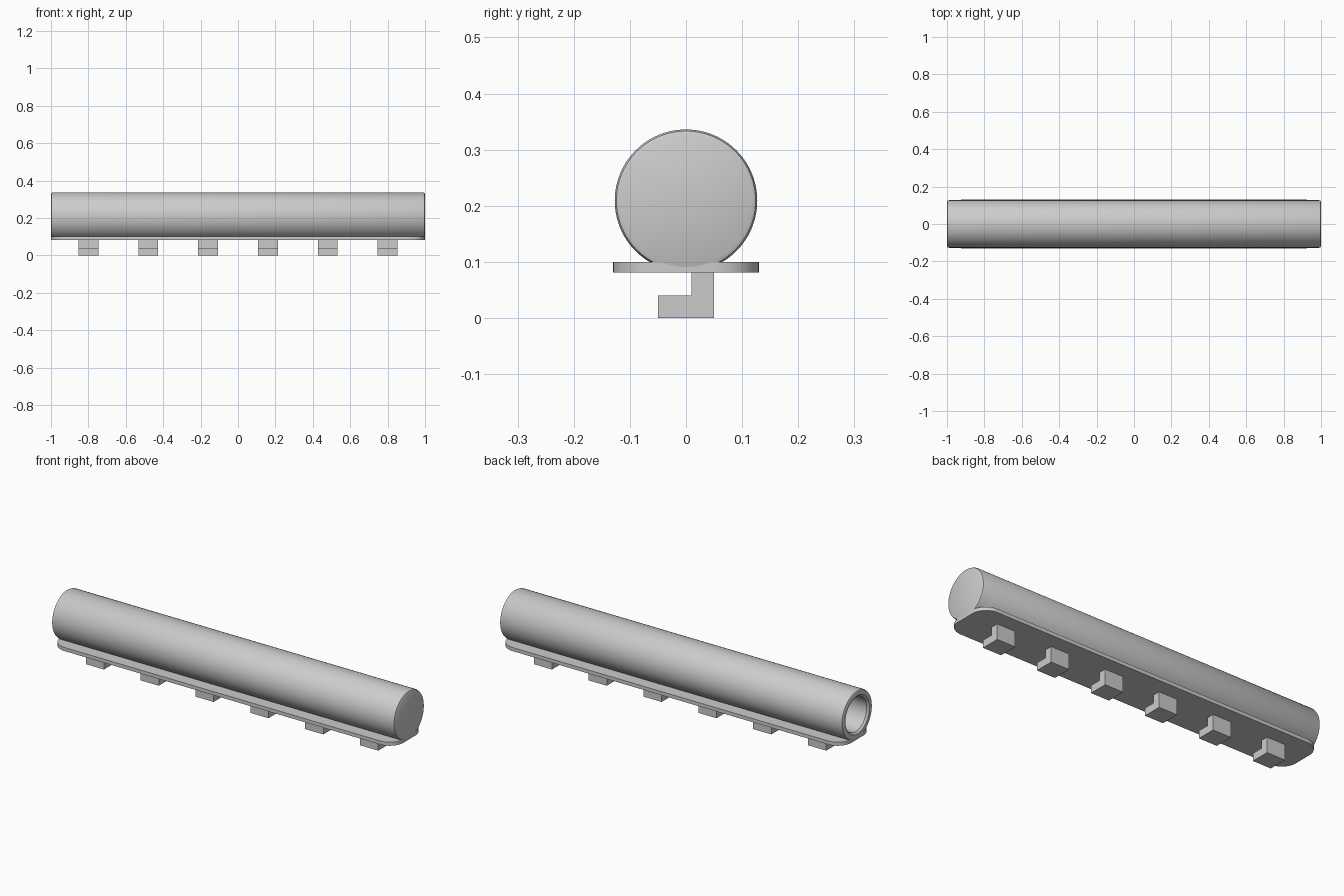
import bpy, bmesh
from math import sin, cos, pi, radians

if "Cube" in bpy.data.objects:
    bpy.data.objects.remove(bpy.data.objects["Cube"])


def finish(name, bm, smooth=True):
    bmesh.ops.recalc_face_normals(bm, faces=bm.faces)
    mesh = bpy.data.meshes.new(name)
    bm.to_mesh(mesh)
    bm.free()
    ob = bpy.data.objects.new(name, mesh)
    bpy.context.collection.objects.link(ob)
    if smooth:
        bpy.ops.object.select_all(action='DESELECT')
        ob.select_set(True)
        bpy.context.view_layer.objects.active = ob
        bpy.ops.object.shade_smooth_by_angle(angle=radians(30))
    return ob


def lathe_x(name, profile, z, sides=96):
    """Revolve (x, radius) points about the x axis, capping both ends."""
    bm = bmesh.new()
    rings = [[bm.verts.new((x, r * cos(2 * pi * i / sides), z + r * sin(2 * pi * i / sides)))
              for i in range(sides)] for x, r in profile]
    for a, b in zip(rings, rings[1:]):
        for i in range(sides):
            j = (i + 1) % sides
            bm.faces.new((a[i], a[j], b[j], b[i]))
    bm.faces.new(rings[0])
    bm.faces.new(rings[-1])
    return finish(name, bm)


def prism(name, points, offset, smooth=True):
    """Extrude a closed outline along an offset vector."""
    bm = bmesh.new()
    face = bm.faces.new([bm.verts.new(p) for p in points])
    out = bmesh.ops.extrude_face_region(bm, geom=[face], use_keep_orig=True)
    verts = [v for v in out['geom'] if isinstance(v, bmesh.types.BMVert)]
    bmesh.ops.translate(bm, verts=verts, vec=offset)
    return finish(name, bm, smooth)


# Tube: closed at +x, bored out from -x, with softened rims
lathe_x("tube", [(0.8, 0.091), (-0.99, 0.091), (-1.0, 0.1), (-1.0, 0.118),
                 (-0.997, 0.124), (-0.99, 0.127), (0.99, 0.127),
                 (0.997, 0.124), (1.0, 0.118)], 0.209)

# Base plate with rounded corners
L, W, R = 1.0, 0.13, 0.08
corners = [(1, 1, 0), (-1, 1, 90), (-1, -1, 180), (1, -1, 270)]
outline = [(sx * (L - R) + R * cos(radians(a0 + 7.5 * k)),
            sy * (W - R) + R * sin(radians(a0 + 7.5 * k)), 0.081)
           for sx, sy, a0 in corners for k in range(13)]
prism("base_plate", outline, (0, 0, 0.019))

# Row of L-shaped hooks under the plate
hook = [(0.05, 0.085), (0.05, 0), (-0.05, 0), (-0.05, 0.04), (0.01, 0.04), (0.01, 0.085)]
for i in range(6):
    x = -0.8 + 0.32 * i
    prism(f"hook_{i + 1}", [(x - 0.053, y, z) for y, z in hook], (0.106, 0, 0), False)
